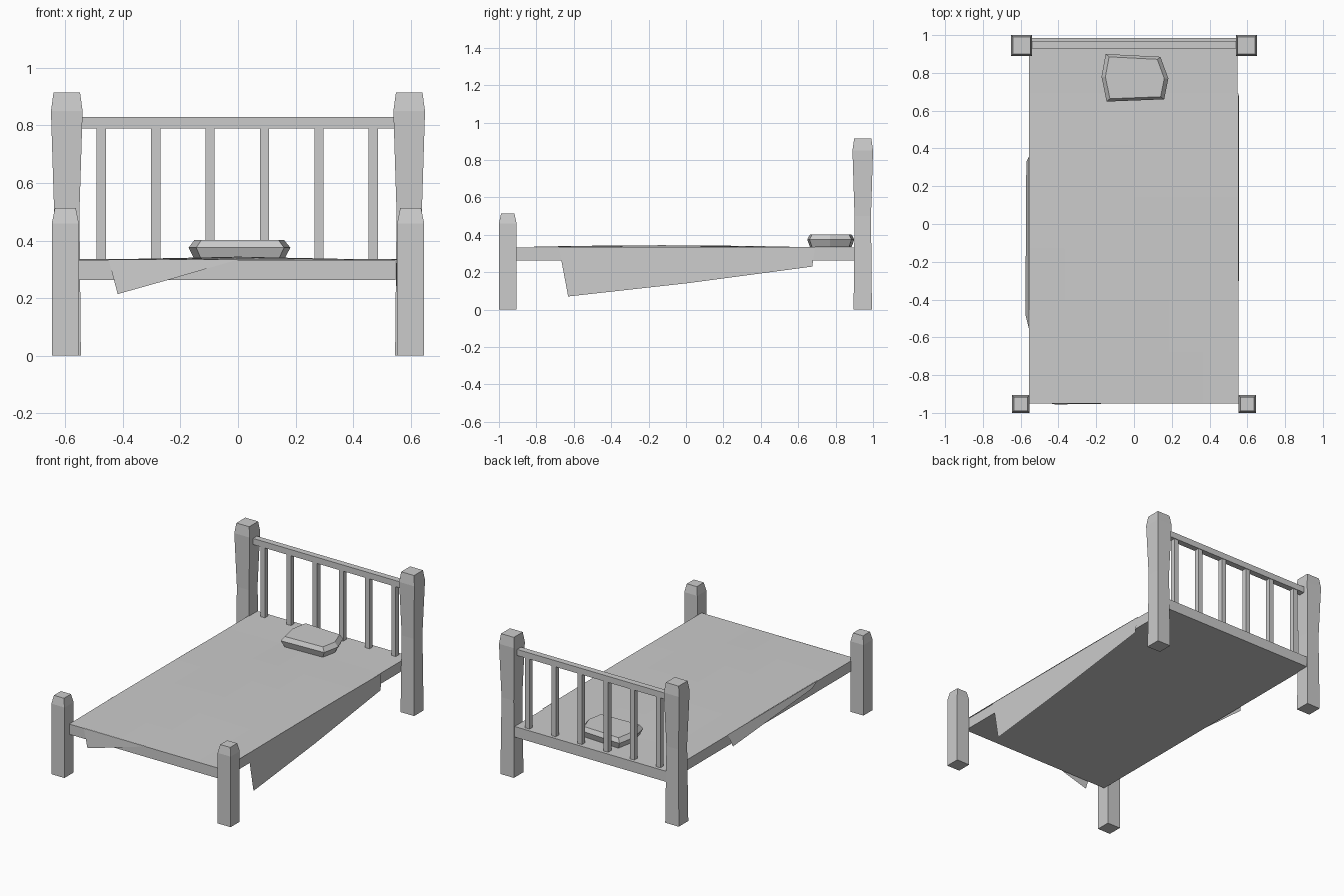
import bpy, bmesh, math

cube = bpy.data.objects.get("Cube")
if cube:
    bpy.data.objects.remove(cube, do_unlink=True)

grey = bpy.data.materials.new("plain grey")
grey.use_nodes = True
colour = (0.6, 0.6, 0.6, 1)
grey.diffuse_color = colour
grey.node_tree.nodes["Principled BSDF"].inputs["Base Color"].default_value = colour


def finish(name, bm):
    bmesh.ops.recalc_face_normals(bm, faces=bm.faces)
    mesh = bpy.data.meshes.new(name)
    bm.to_mesh(mesh)
    bm.free()
    mesh.materials.append(grey)
    obj = bpy.data.objects.new(name, mesh)
    bpy.context.collection.objects.link(obj)
    return obj


def loft(name, rings):
    """Closed solid through rings of equal point count."""
    bm = bmesh.new()
    loops = [[bm.verts.new(p) for p in ring] for ring in rings]
    for a, b in zip(loops, loops[1:]):
        for i in range(len(a)):
            j = (i + 1) % len(a)
            bm.faces.new((a[i], a[j], b[j], b[i]))
    bm.faces.new(loops[0])
    bm.faces.new(loops[-1])
    return finish(name, bm)


def rect(x0, x1, y0, y1, z):
    return [(x0, y0, z), (x1, y0, z), (x1, y1, z), (x0, y1, z)]


def box(name, x0, x1, y0, y1, z0, z1):
    return loft(name, [rect(x0, x1, y0, y1, z) for z in (z0, z1)])


def post(name, x, y, levels):
    """Square post from (height, half width) levels."""
    loft(name, [rect(x - h, x + h, y - h, y + h, z) for z, h in levels])


def cloth(name, points):
    bm = bmesh.new()
    bm.faces.new([bm.verts.new(p) for p in points])
    return finish(name, bm)


# Corner posts, tall at the head and short at the foot
for side, s in (("left", 1), ("right", -1)):
    post(side + "_head_post", s * 0.595, 0.945,
         [(0, 0.049), (0.5, 0.044), (0.85, 0.055), (0.915, 0.046)])
    post(side + "_foot_post", s * 0.6, -0.953,
         [(0, 0.047), (0.46, 0.047), (0.513, 0.036)])

# Bed base and headboard
box("bed_base", -0.555, 0.547, -0.945, 0.985, 0.263, 0.332)
box("headboard_rail", -0.55, 0.55, 0.928, 0.968, 0.79, 0.83)
for i in range(6):
    x = -0.475 + i * 0.189
    box(f"headboard_bar_{i + 1}", x - 0.016, x + 0.016, 0.932, 0.964, 0.33, 0.792)

# Gently rumpled sheet
bm = bmesh.new()
bmesh.ops.create_grid(bm, x_segments=6, y_segments=6, size=1)
for v in bm.verts:
    u, w = v.co.x, v.co.y
    bump = (1 - w * w) * (0.7 + 0.3 * math.cos(5 * u + w)) * (1 - 0.6 * u * u)
    v.co = (u * 0.553, -0.13 + w * 0.82, 0.333 + 0.011 * bump)
finish("sheet", bm)

# Hanging parts of the sheet
cloth("left_sheet_drape", [(0.551, -0.68, 0.334), (0.553, -0.63, 0.07),
                           (0.556, 0.0, 0.14), (0.557, 0.675, 0.23), (0.551, 0.69, 0.334)])
cloth("foot_sheet_drape", [(-0.45, -0.948, 0.334), (-0.418, -0.955, 0.214),
                           (-0.24, -0.953, 0.264), (0.0, -0.948, 0.334)])
cloth("right_sheet_drape", [(-0.555, -0.56, 0.334), (-0.575, -0.48, 0.32),
                            (-0.57, 0.33, 0.25), (-0.555, 0.36, 0.334)])

# Faceted pillow
outline = [(-0.15, 0.9), (0.14, 0.885), (0.182, 0.77),
           (0.16, 0.66), (-0.145, 0.648), (-0.172, 0.78)]


def pillow_ring(scale, z):
    return [(x * scale, 0.775 + (y - 0.775) * scale, z) for x, y in outline]


loft("pillow", [pillow_ring(0.88, 0.334), pillow_ring(1, 0.375), pillow_ring(0.88, 0.402)])
